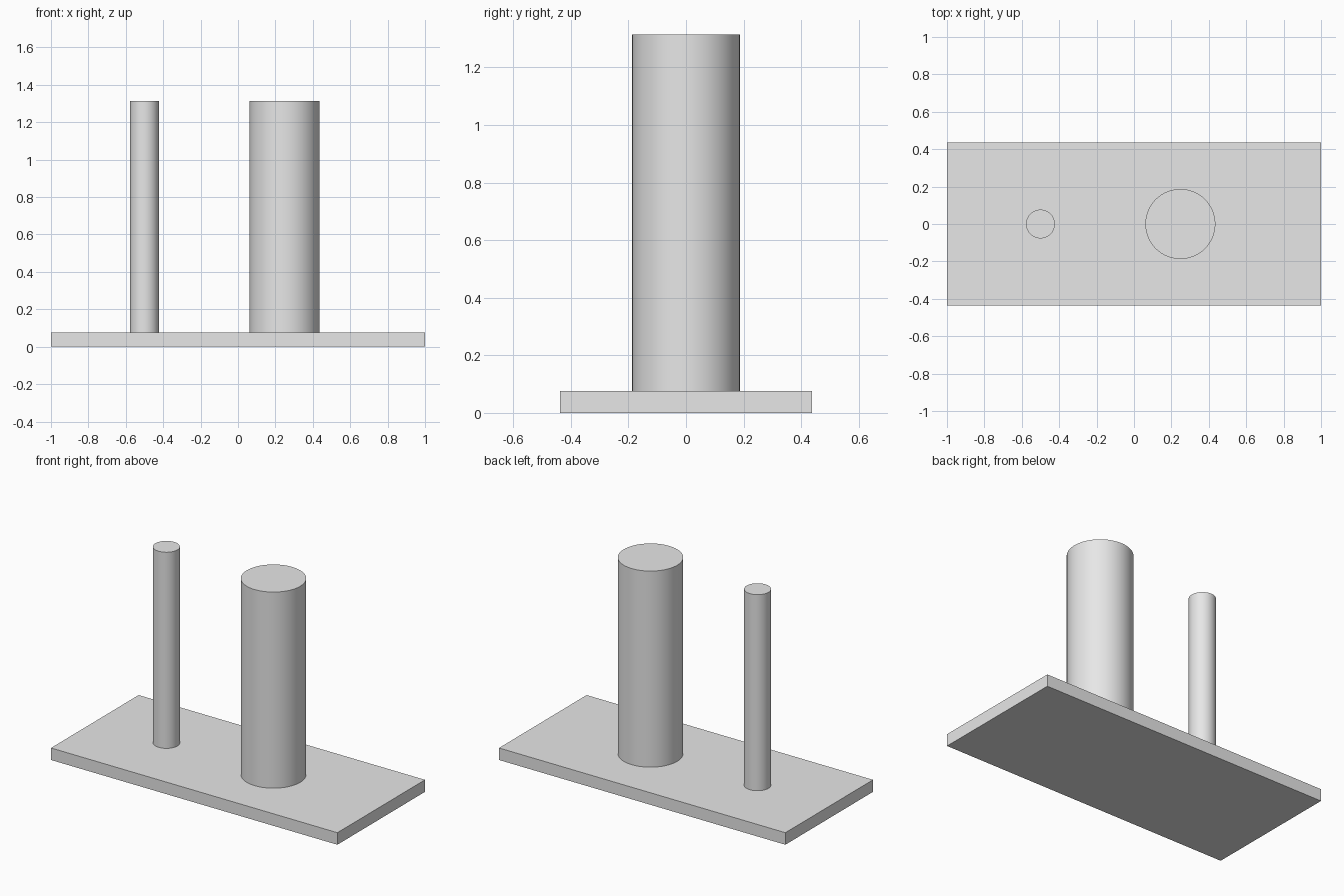
import bpy
import math

old = bpy.data.objects.get("Cube")
if old:
    bpy.data.objects.remove(old, do_unlink=True)

# Single plain grey material
grey = bpy.data.materials.new("light_grey")
grey.use_nodes = True
colour = (0.8, 0.8, 0.8, 1.0)
grey.diffuse_color = colour
grey.node_tree.nodes["Principled BSDF"].inputs["Base Color"].default_value = colour

BASE_THICKNESS = 0.076
TOP = 1.314


def finish(name):
    obj = bpy.context.object
    obj.name = name
    obj.data.materials.append(grey)
    return obj


def post(name, x, radius):
    """Smooth round post standing on the base plate."""
    height = TOP - BASE_THICKNESS
    bpy.ops.mesh.primitive_cylinder_add(
        vertices=96, radius=radius, depth=height,
        location=(x, 0, BASE_THICKNESS + height / 2))
    finish(name)
    bpy.ops.object.shade_smooth_by_angle(angle=math.radians(30))


# Base plate
bpy.ops.mesh.primitive_cube_add(size=1, location=(0, 0, BASE_THICKNESS / 2))
plate = finish("base_plate")
plate.scale = (2.0, 0.874, BASE_THICKNESS)
bpy.ops.object.transform_apply(location=False, rotation=False, scale=True)

# Two upright posts
post("thin_post", -0.5, 0.077)
post("thick_post", 0.248, 0.187)
